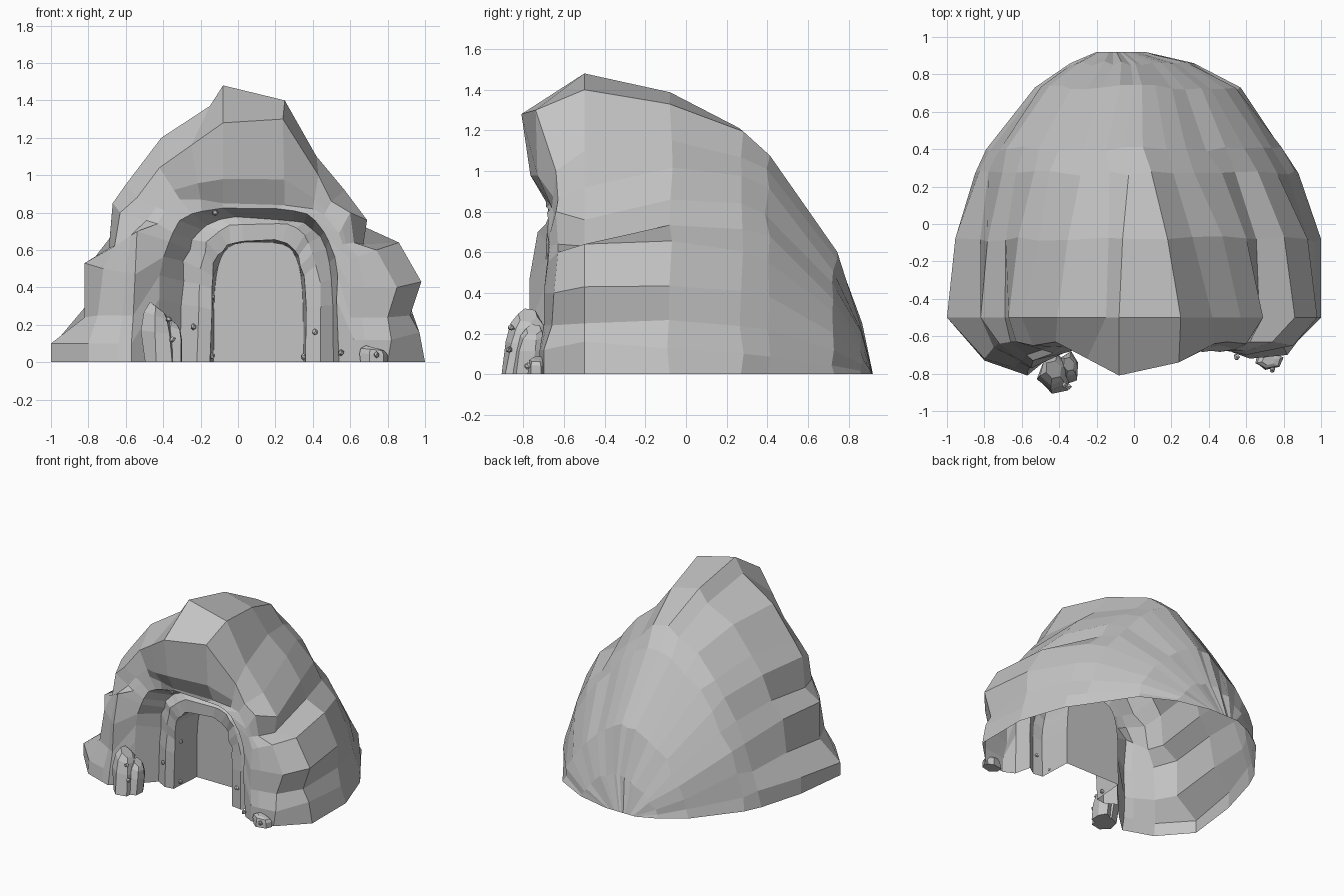
import bpy, bmesh, math, random
from mathutils import Vector

random.seed(4)
cube = bpy.data.objects.get("Cube")
if cube:
    bpy.data.objects.remove(cube)

# One stone colour for everything
stone = bpy.data.materials.new("grey_stone")
stone.use_nodes = True
stone.diffuse_color = (0.55, 0.55, 0.55, 1)
stone.node_tree.nodes["Principled BSDF"].inputs["Base Color"].default_value = stone.diffuse_color
stone.node_tree.nodes["Principled BSDF"].inputs["Roughness"].default_value = 1


def finish(name, bm):
    """Turn a bmesh into a flat shaded stone object."""
    mesh = bpy.data.meshes.new(name)
    bm.to_mesh(mesh)
    bm.free()
    mesh.materials.append(stone)
    obj = bpy.data.objects.new(name, mesh)
    bpy.context.collection.objects.link(obj)
    return obj


def loft(name, sections, cap_last=False):
    """Skin a row of arch sections that all have the same point count."""
    bm = bmesh.new()
    rows = [[bm.verts.new(point) for point in section] for section in sections]
    for row, following in zip(rows, rows[1:]):
        for i in range(len(row) - 1):
            bm.faces.new((row[i], following[i], following[i + 1], row[i + 1]))
    if cap_last:
        bm.faces.new(rows[-1])
    bmesh.ops.remove_doubles(bm, verts=bm.verts, dist=0.002)
    return finish(name, bm)


def arch(left, right, height, y, left_power, right_power, count=20):
    """Arch: a small power gives straight jambs, a large one a peak."""
    points = []
    for i in range(count):
        angle = math.pi * (1 - i / (count - 1))
        c, s = math.cos(angle), max(math.sin(angle), 0)
        power = left_power if c < 0 else right_power
        x = (left + right) / 2 + (right - left) / 2 * math.copysign(abs(c) ** power, c)
        z = height * s ** power if 0 < i < count - 1 else 0
        points.append(Vector((x, y, z)))
    return points


def roughen(section, amount):
    """Shift points a little, keeping the foot on the ground."""
    for point in section:
        if point.z > 0.01:
            point += Vector([random.uniform(-amount, amount) for axis in range(3)])
    return section


# Widest outline of the mound, from left foot over the summit to right foot
outline = [(-1, 0), (-1, .1), (-.82, .24), (-.82, .53), (-.69, .61), (-.67, .85),
           (-.6, .95), (-.41, 1.2), (-.15, 1.37), (-.08, 1.48), (.25, 1.4),
           (.42, 1.1), (.57, .92), (.69, .76), (.67, .63), (.86, .64),
           (.98, .43), (.92, .25), (.97, .16), (1, 0)]
widest = [Vector((x, -.5, z)) for x, z in outline]

# Front rim: outer brow of the overhang and the shoulders of the pillars
brow = [Vector(p) for p in (
    (-.8, -.73, 0), (-.8, -.72, .1), (-.75, -.66, .25), (-.72, -.64, .5),
    (-.66, -.63, .62), (-.63, -.63, .8), (-.54, -.65, .88), (-.42, -.63, 1.04),
    (-.25, -.72, 1.16), (-.08, -.81, 1.28), (.24, -.74, 1.3), (.43, -.64, 1),
    (.5, -.63, .86), (.6, -.64, .8), (.62, -.63, .64), (.74, -.63, .6),
    (.85, -.65, .4), (.8, -.66, .24), (.82, -.7, .12), (.8, -.7, 0))]

# Pillar fronts and the lower lip of the overhang
lip = [Vector(p) for p in (
    (-.57, -.81, 0), (-.57, -.79, .1), (-.56, -.77, .25), (-.55, -.77, .47),
    (-.54, -.73, .7), (-.43, -.69, .74), (-.39, -.66, .81), (-.31, -.66, .87),
    (-.2, -.68, .87), (-.08, -.69, .85), (.25, -.67, .84), (.4, -.66, .82),
    (.46, -.65, .79), (.54, -.67, .69), (.56, -.67, .63), (.6, -.68, .55),
    (.6, -.7, .4), (.6, -.7, .24), (.62, -.72, .12), (.62, -.72, 0))]

# Face of the overhang bulges forward below the brow
bulge = [a.lerp(b, .7) for a, b in zip(brow, lip)]
for point in bulge[8:11]:
    point.y -= .04

# Back of the mound: the craggy outline melts into a smooth arch
back = []
for y, left, right, height, smooth in (
        (.92, -.2, .06, 0, 1), (.86, -.34, .32, .25, 1), (.73, -.53, .57, .6, .9),
        (.4, -.79, .79, 1.09, .8), (.27, -.85, .88, 1.21, .7),
        (-.08, -.95, 1, 1.39, .4)):
    section = arch(left, right, height, y, 1.2, 1.36)
    for point, (x, z) in zip(section, outline):
        craggy = Vector((x * (right if x > 0 else -left), y, z * height / 1.48))
        point.xyz = point.lerp(craggy, 1 - smooth)
    back.append(roughen(section, .015))

loft("rock_mound", back + [widest, brow, bulge, lip])

# Inner pillar faces, stone frame and door jambs, closed by a flat wall
pillar_edge = roughen(arch(-.43, .54, .82, -.68, .5, .5), .01)
recess = roughen(arch(-.31, .51, .77, -.55, .5, .5), .01)
frame = roughen(arch(-.22, .44, .74, -.6, .5, .5), .012)
frame_inside = roughen(arch(-.15, .36, .65, -.59, .45, .45), .01)
wall = arch(-.13, .35, .64, -.33, .45, .45)
loft("cave_entrance", [lip, pillar_edge, recess, frame, frame_inside])
loft("entrance_back_wall", [frame_inside, wall], cap_last=True)


def boulder(name, center, size, sides=6, lean=(0, 0), taper=.5):
    """Upright faceted stone with a slanted, tapered top."""
    bm = bmesh.new()
    rings = []
    for level, scale in ((0, .95), (.55, 1), (.85, .8), (1, taper)):
        ring = []
        for i in range(sides):
            a = math.tau * i / sides + .3
            r = scale * random.uniform(.88, 1.1)
            ring.append(bm.verts.new((
                center[0] + size[0] * r * math.cos(a) + lean[0] * level,
                center[1] + size[1] * r * math.sin(a) + lean[1] * level,
                center[2] + size[2] * level * (1 - .12 * math.cos(a) * level))))
        rings.append(ring)
    for low, high in zip(rings, rings[1:]):
        for i in range(sides):
            j = (i + 1) % sides
            bm.faces.new((low[i], low[j], high[j], high[i]))
    bm.faces.new(rings[-1])
    bm.faces.new(rings[0][::-1])
    return finish(name, bm)


# Loose stones at the foot of the pillars
boulder("left_standing_stone", (-.42, -.82, 0), (.09, .1, .29), lean=(-.01, .04))
boulder("left_short_stone", (-.35, -.78, 0), (.06, .08, .22), lean=(0, .03))
boulder("right_foot_stone", (.72, -.73, 0), (.08, .05, .08))

# Small pebbles stuck to the rock
for number, spot in enumerate((
        (-.12, -.65, .8), (-.24, -.6, .19), (-.35, -.87, .12), (-.37, -.86, .23),
        (.49, -.64, .65), (.55, -.71, .05), (.41, -.6, .16), (-.14, -.52, .35),
        (-.14, -.52, .03), (.35, -.52, .03), (.74, -.78, .04))):
    bm = bmesh.new()
    bmesh.ops.create_icosphere(bm, subdivisions=1, radius=.018)
    for vert in bm.verts:
        vert.co = vert.co * random.uniform(.75, 1.2) + Vector(spot)
    finish("pebble_%d" % (number + 1), bm)
